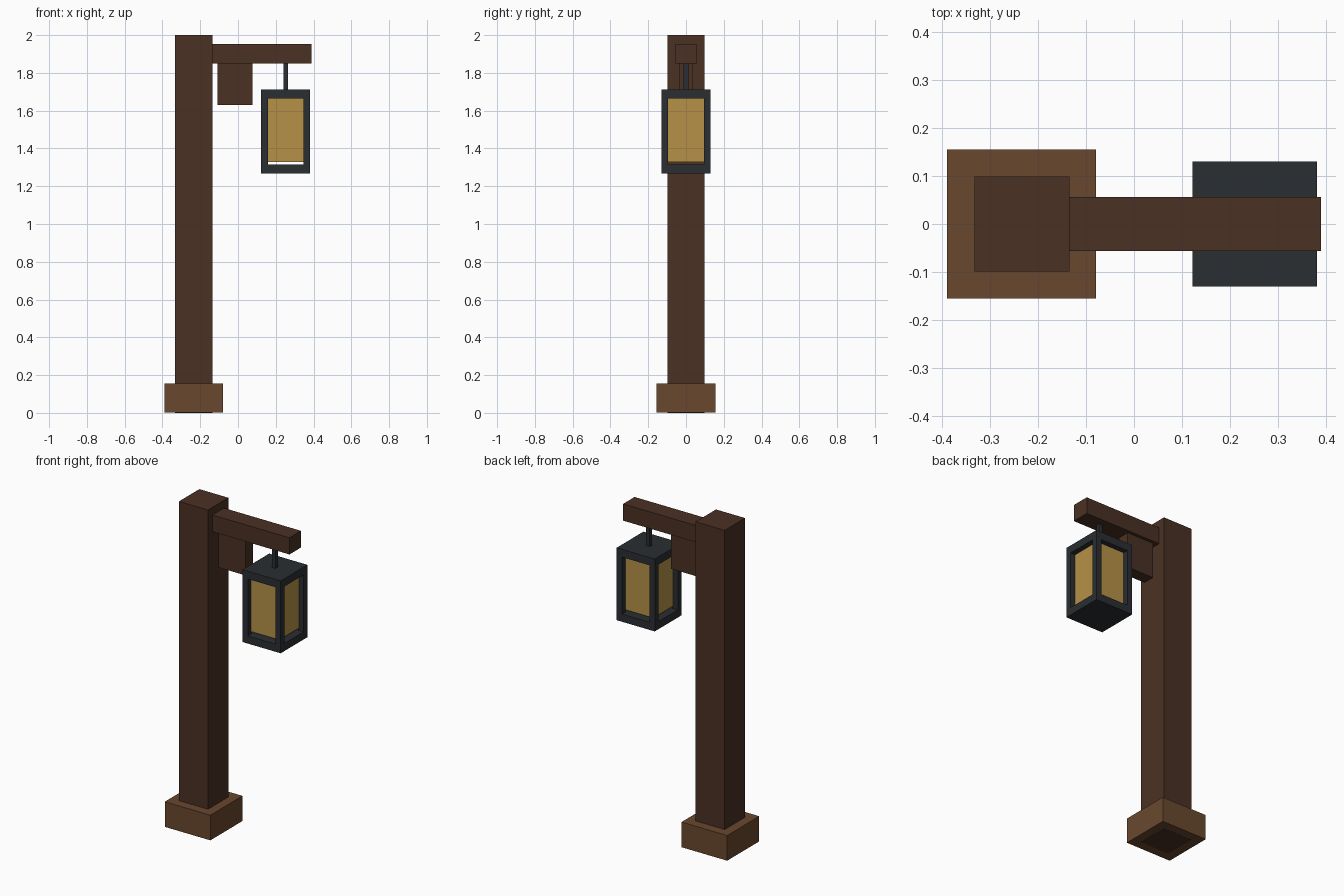
import bpy

if "Cube" in bpy.data.objects:
    bpy.data.objects.remove(bpy.data.objects["Cube"])


def material(name, rgb):
    m = bpy.data.materials.new(name)
    lin = [(((c / 255) + 0.055) / 1.055) ** 2.4 for c in rgb]
    m.diffuse_color = (*lin, 1)
    m.use_nodes = True
    m.node_tree.nodes["Principled BSDF"].inputs["Base Color"].default_value = m.diffuse_color
    return m


DARK_WOOD = material("dark_wood", (74, 49, 35))
WOOD = material("wood", (105, 72, 46))
IRON = material("iron", (42, 46, 50))
GLASS = material("amber_glass", (182, 145, 71))


def box(name, lo, hi, mat):
    """Axis-aligned box between two corners."""
    bpy.ops.mesh.primitive_cube_add(size=1, location=[(a + b) / 2 for a, b in zip(lo, hi)])
    ob = bpy.context.object
    ob.name = name
    ob.scale = [b - a for a, b in zip(lo, hi)]
    bpy.ops.object.transform_apply(location=False, rotation=False, scale=True)
    ob.data.materials.append(mat)
    return ob


# Timber post, footing, arm and bracket
box("post", (-0.333, -0.099, 0), (-0.135, 0.099, 2), DARK_WOOD)
box("base", (-0.39, -0.156, 0.001), (-0.079, 0.156, 0.156), WOOD)
box("arm", (-0.16, -0.056, 1.85), (0.39, 0.056, 1.953), DARK_WOOD)
box("bracket", (-0.108, -0.037, 1.63), (0.077, 0.037, 1.86), DARK_WOOD)

# Lantern, hung from the arm
CX, H, T = 0.252, 0.13, 0.036
box("hanger", (CX - 0.012, -0.012, 1.70), (CX + 0.012, 0.012, 1.86), IRON)
for name, z0, z1 in (("lantern_top", 1.665, 1.713), ("lantern_bottom", 1.267, 1.314)):
    box(name, (CX - H, -H, z0), (CX + H, H, z1), IRON)

# Corner bars
for i, sx in enumerate((-1, 1)):
    for j, sy in enumerate((-1, 1)):
        xs = sorted((CX + sx * H, CX + sx * (H - T)))
        ys = sorted((sy * H, sy * (H - T)))
        box(f"corner_bar_{i}{j}", (xs[0], ys[0], 1.314), (xs[1], ys[1], 1.665), IRON)

# Glowing glass block, floating just above the lantern floor
box("glass", (CX - 0.097, -0.097, 1.328), (CX + 0.097, 0.097, 1.67), GLASS)
